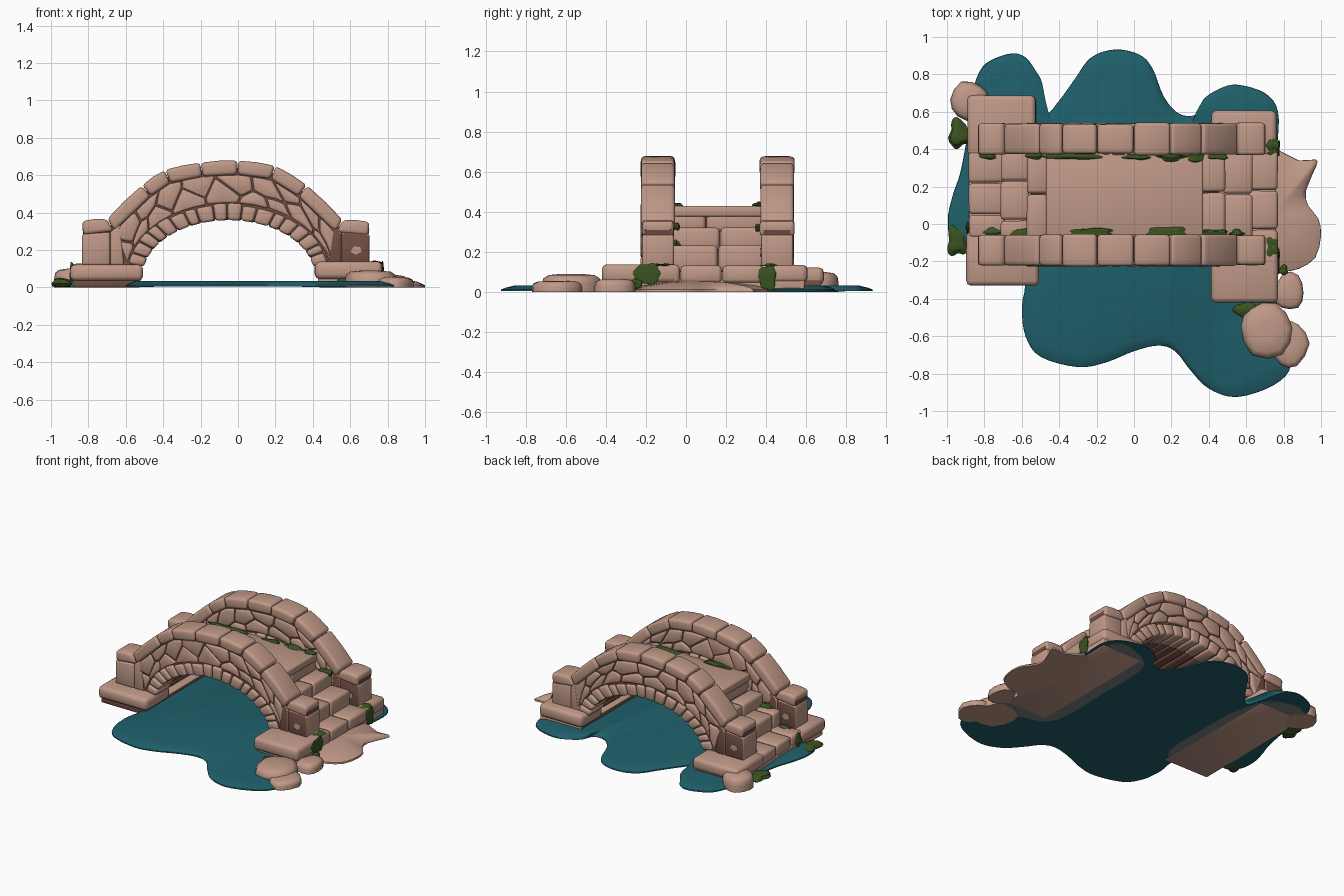
import bpy, bmesh, math, random
from mathutils import Vector as V

if "Cube" in bpy.data.objects:
    bpy.data.objects.remove(bpy.data.objects["Cube"])

random.seed(7)
R = random.uniform

def mat(name, c):
    m = bpy.data.materials.new(name)
    m.diffuse_color = (*c, 1)
    m.use_nodes = True
    m.node_tree.nodes["Principled BSDF"].inputs["Base Color"].default_value = m.diffuse_color
    return m

STONE = mat("stone", (0.53, 0.32, 0.245))
DARK = mat("dark_mortar", (0.17, 0.078, 0.058))
WATER = mat("water", (0.0135, 0.115, 0.145))
MOSS = mat("moss", (0.042, 0.085, 0.014))
SHALLOW = mat("shallows", (0.18, 0.22, 0.22))

def finish(name, bm, *mats, rule=None, angle=50):
    bmesh.ops.recalc_face_normals(bm, faces=bm.faces)
    bm.normal_update()
    for f in bm.faces:
        f.smooth = True
        if rule:
            f.material_index = int(rule(f))
    me = bpy.data.meshes.new(name)
    bm.to_mesh(me)
    bm.free()
    for m in mats:
        me.materials.append(m)
    me.set_sharp_from_angle(angle=math.radians(angle))
    ob = bpy.data.objects.new(name, me)
    bpy.context.collection.objects.link(ob)
    return ob

def prism(bm, pts, s0, s1, axis='y', bev=0.0, seg=2):
    """Extrude a 2D outline along an axis and round its edges."""
    put = (lambda p, s: (p[0], s, p[1])) if axis == 'y' else (lambda p, s: (p[0], p[1], s))
    a = [bm.verts.new(put(p, s0)) for p in pts]
    b = [bm.verts.new(put(p, s1)) for p in pts]
    n = len(pts)
    fs = [bm.faces.new(a), bm.faces.new(b[::-1])]
    fs += [bm.faces.new((a[i], b[i], b[(i+1) % n], a[(i+1) % n])) for i in range(n)]
    bmesh.ops.recalc_face_normals(bm, faces=fs)
    for f in fs:
        f.normal_update()
    if bev:
        es = {e for f in fs for e in f.edges if e.calc_face_angle(0) > 0.5}
        bmesh.ops.bevel(bm, geom=list(es), offset=bev, segments=seg, profile=0.5,
                        affect='EDGES', clamp_overlap=True)

def block(bm, x0, x1, y0, y1, z0, z1, bev=0.018, j=0.006):
    pts = [(x0+R(0, j), y0+R(0, j)), (x1-R(0, j), y0+R(0, j)),
           (x1-R(0, j), y1-R(0, j)), (x0+R(0, j), y1-R(0, j))]
    prism(bm, pts, z0, z1, 'z', bev)

# ---------- arch and coping curves ----------
CX, CZ, A, B = -0.05, 0.06, 0.46, 0.30
def arc(t, d=0.0):
    return (CX - (A+d)*math.cos(t), CZ + (B+d)*math.sin(t))
T0, T1 = 0.17, math.pi-0.17

TOP = [V(p) for p in [(-.835, .355), (-.70, .365), (-.515, .545), (-.39, .628), (-.2, .667),
                      (0, .678), (.2, .65), (.37, .545), (.56, .36), (.705, .35)]]
def offset(path, d):
    out = []
    for i, p in enumerate(path):
        t = path[min(i+1, len(path)-1)] - path[max(i-1, 0)]
        t.normalize()
        out.append(p + V((t.y, -t.x))*d)
    return out
LOW, MID = offset(TOP, 0.075), offset(TOP, 0.04)

def along(path, t):
    ls = [(path[i+1]-path[i]).length for i in range(len(path)-1)]
    d = t*sum(ls)
    for i, l in enumerate(ls):
        if d <= l or i == len(ls)-1:
            return path[i].lerp(path[i+1], min(d/l, 1))
        d -= l

def clip(poly, n, c):
    """Keep the part of a polygon where n.p <= c."""
    out = []
    for i, p in enumerate(poly):
        q = poly[(i+1) % len(poly)]
        dp, dq = n.dot(p)-c, n.dot(q)-c
        if dp <= 0:
            out.append(p)
        if dp*dq < 0:
            out.append(p.lerp(q, dp/(dp-dq)))
    return out

def spandrel(bm, y0, y1):
    """Random rubble cells, bent to fit between arch ring and coping."""
    W, H, n = 1.3, 0.2, 9
    seeds = [V((W*(i+0.5*r+0.25+R(-.3, .3))/n, H*(0.25+0.5*r+R(-.2, .2))))
             for i in range(n) for r in (0, 1)]
    for s in seeds:
        cell = [V((0.003, 0.002)), V((W-.003, 0.002)), V((W-.003, H-.002)), V((0.003, H-.002))]
        for o in seeds:
            if o is not s and cell:
                d = (o-s).normalized()
                cell = clip(cell, d, d.dot((s+o)/2) - 0.0035)
        pts = []
        for i, p in enumerate(cell):
            q = cell[(i+1) % len(cell)]
            k = max(1, round((q-p).length/0.06))
            for m in range(k):
                u = p.lerp(q, m/k)
                if not pts or (u-pts[-1]).length > 0.012:
                    pts.append(u)
        if len(pts) < 3:
            continue
        res = []
        for u in pts:
            t, v = u.x/W, u.y/H
            lo = V(arc(T0+(T1-T0)*t, 0.09))
            res.append(lo.lerp(along(LOW[1:-1], t), v))
        prism(bm, res, y0+R(-.006, .004), y1+R(-.004, .006), 'y', 0.012)

# ---------- parapet walls ----------
def wall(label, y0, y1):
    bm = bmesh.new()
    N = 24
    core = [(-.80, .10)] + [arc(T0+(T1-T0)*i/N, .015) for i in range(N+1)] + [(.67, .10)]
    prism(bm, core + [tuple(p) for p in MID[::-1]], y0+.013, y1-.013)
    finish(label+"_wall_mortar", bm, DARK, angle=30)

    bm = bmesh.new()
    spandrel(bm, y0+.004, y1-.004)
    finish(label+"_wall_stones", bm, STONE)

    bm = bmesh.new()
    n = 18
    cuts = [T0+(T1-T0)*(i+(R(-.15, .15) if 0 < i < n else 0))/n for i in range(n+1)]
    for a, b in zip(cuts, cuts[1:]):
        g, h = 0.006, R(.078, .092)
        prism(bm, [arc(a+g), arc(b-g), arc(b-g, h), arc(a+g, h)], y0-.006, y1+.004, 'y', .014)
    finish(label+"_arch_ring", bm, STONE)

    bm = bmesh.new()
    for i in range(len(TOP)-1):
        a, b, c, d = TOP[i], TOP[i+1], LOW[i+1], LOW[i]
        g = (b-a).normalized()*0.002
        m = (a+b)/2 + V((-(b-a).y, (b-a).x)).normalized()*0.005
        w = R(-.006, .004)
        prism(bm, [a+g, m, b-g, c-g, d+g], y0-.004-w, y1+.004+w, 'y', .02, 3)
    finish(label+"_coping", bm, STONE)

    # end posts: a square stone and a narrow one; one side is a dark panel with a chip
    for side, s in (("left", -1), ("right", 1)):
        bm = bmesh.new()
        for p in ([(.62, .12), (.768, .12), (.768, .285), (.62, .295)],
                  [(.545, .12), (.618, .12), (.618, .295), (.565, .34)]):
            prism(bm, [(-.065+s*x, z) for x, z in p], y0+.001, y1-.001, 'y', .01)
        finish(f"{label}_{side}_post", bm, STONE, DARK, rule=lambda f: f.normal.y*s < -.9)
        bm = bmesh.new()
        yc = y0+.001 if s > 0 else y1-.001
        prism(bm, [(-.065+s*x, z) for x, z in
                   ((.665, .19), (.695, .175), (.725, .19), (.72, .215), (.685, .22))], yc-.004, yc+.004)
        finish(f"{label}_{side}_post_chip", bm, STONE)

wall("front", -.22, -.06)
wall("back", .375, .535)

# ---------- vault under the deck ----------
bm = bmesh.new()
N = 24
ts = [T0+(T1-T0)*i/N for i in range(N+1)]
prism(bm, [arc(t, .012) for t in ts] + [arc(t, .048) for t in ts[::-1]], -.10, .42)
n = 18
for i in range(n):
    a, b = T0+(T1-T0)*i/n+.008, T0+(T1-T0)*(i+1)/n-.008
    prism(bm, [arc(a), arc(b), arc(b, .04), arc(a, .04)], -.062, .378, 'y', .01)
finish("vault", bm, DARK)

# ---------- deck and steps ----------
bm = bmesh.new()
block(bm, -.47, .37, -.075, .39, .375, .43, .012, 0)
finish("deck", bm, STONE)

def row(bm, x0, x1, z0, z1, splits):
    ys = [-.075] + splits + [.39]
    for a, b in zip(ys, ys[1:]):
        block(bm, x0, x1, a+.001, b-.001, z0, z1+R(-.004, .003), .018, .003)
bm = bmesh.new()
row(bm, .24, .362, .30, .40, [.10])
row(bm, -.46, -.34, .30, .40, [.22])
row(bm, .36, .49, .20, .32, [.17])
row(bm, -.575, -.46, .20, .32, [.16])
row(bm, .475, .635, .10, .235, [.16])
row(bm, -.715, -.56, .10, .235, [.02, .23])
row(bm, .61, .77, .045, .135, [-.03, .18])
row(bm, -.885, -.69, .04, .125, [.05, .22])
finish("steps", bm, STONE)

# ---------- plinths and footings ----------
bm = bmesh.new()
block(bm, -.90, -.505, -.33, -.04, .035, .122, .025)
block(bm, -.895, -.525, .36, .69, .035, .122, .025)
block(bm, .41, .772, -.42, -.03, .045, .138, .025)
block(bm, .41, .765, .36, .61, .045, .135, .025)
finish("plinths", bm, STONE)
bm = bmesh.new()
block(bm, -.885, -.52, -.315, .675, 0, .055, .008)
block(bm, .425, .76, -.40, .595, 0, .06, .008)
def footing_dark(f):       # dark on the faces under the arch and the left front
    c = f.calc_center_median()
    return f.normal.x*c.x < -.3 or (c.x < 0 and f.normal.y < -.5)
finish("footings", bm, STONE, DARK, rule=footing_dark)

# ---------- water, banks and rocks ----------
def smooth_loop(pts, k=4):
    out, n = [], len(pts)
    for i in range(n):
        p0, p1, p2, p3 = (V(pts[(i+m) % n]) for m in (-1, 0, 1, 2))
        for s in range(k):
            t = s/k
            out.append(.5*(2*p1 + (p2-p0)*t + (2*p0-5*p1+4*p2-p3)*t*t + (3*p1-p0-3*p2+p3)*t**3))
    return out

def mound(bm, pts, c, rings, z0=0.0):
    """Stack shrinking copies of an outline: rings are (scale, z)."""
    c, n = V(c), len(pts)
    loops = [[bm.verts.new((*(c+(V(p)-c)*s), z)) for p in pts] for s, z in [(1, z0)]+rings]
    bm.faces.new(loops[0])
    bm.faces.new(loops[-1])
    for a, b in zip(loops, loops[1:]):
        for i in range(n):
            bm.faces.new((a[i], a[(i+1) % n], b[(i+1) % n], b[i]))

shore = [(-.86, .72), (-.81, .84), (-.72, .895), (-.62, .91), (-.545, .85), (-.51, .70), (-.47, .59),
         (-.40, .66), (-.32, .77), (-.23, .89), (-.1, .933), (.03, .905), (.1, .83), (.16, .68),
         (.24, .59), (.33, .585), (.37, .665), (.45, .72), (.55, .745), (.70, .70), (.77, .60),
         (.765, .40), (.74, .1), (.74, -.3), (.80, -.55), (.84, -.75), (.75, -.86), (.55, -.925),
         (.40, -.88), (.30, -.78), (.22, -.68), (.13, -.65), (0, -.68), (-.15, -.74), (-.3, -.765),
         (-.5, -.71), (-.58, -.6), (-.6, -.45), (-.59, -.28), (-.75, -.15), (-.96, -.1), (-.995, .02),
         (-.97, .15), (-.93, .27), (-.9, .42), (-.87, .58)]
bm = bmesh.new()
mound(bm, smooth_loop(shore), (0, 0), [(.998, .012), (.97, .022), (.92, .033)], .004)
finish("water", bm, WATER)

# pale rim around both banks, seen from below
bm = bmesh.new()
for rim in ([(-.86, -.14), (-.6, -.27), (-.47, -.2), (-.45, .1), (-.47, .5), (-.58, .74), (-.82, .76), (-.87, .3)],
            [(.74, -.5), (.55, -.48), (.36, -.36), (.35, .1), (.36, .5), (.5, .65), (.72, .64), (.75, .1)]):
    prism(bm, smooth_loop(rim), .001, .005, 'z')
finish("shallow_edges", bm, SHALLOW)

bm = bmesh.new()
bank = [(.70, .38), (.79, .385), (.88, .34), (.97, .345), (.975, .31), (.92, .18), (.93, .10), (.985, .03),
        (1.0, -.06), (.97, -.18), (.88, -.24), (.79, -.255), (.70, -.25)]
mound(bm, smooth_loop(bank, 2), (.74, .05), [(.995, .012), (.85, .03), (.5, .048), (.2, .052)])
finish("right_bank", bm, STONE)

def rock(name, x, y, rx, ry, h, n=6):
    pts = []
    for i in range(n):
        a, k = 2*math.pi*(i+R(-.2, .2))/n, R(.95, 1.1)
        pts.append((x+rx*k*math.cos(a), y+ry*k*math.sin(a)))
    bm = bmesh.new()
    mound(bm, smooth_loop(pts, 2), (x, y), [(1.0, h*.45), (.95, h*.75), (.78, h*.93), (.35, h)])
    finish(name, bm, STONE)
rock("rock_front_large", .705, -.575, .14, .155, .09)
rock("rock_front_low", .835, -.645, .10, .115, .055)
rock("rock_front_small", .83, -.36, .08, .10, .065)
rock("rock_back_left", -.88, .655, .10, .11, .10)

# ---------- moss ----------
def moss(bm, x, y, z, rx, ry, rz):
    vs = bmesh.ops.create_icosphere(bm, subdivisions=3, radius=1)['verts']
    ph = [R(0, 6) for _ in range(3)]
    for v in vs:
        c = v.co
        k = 1 + .16*math.sin(4*c.x+ph[0]) + .16*math.sin(5*c.y+ph[1]) + .1*math.sin(6*c.z+ph[2])
        v.co = V((x+c.x*rx*k, y+c.y*ry*k, max(.002, z+c.z*rz*k)))
bm = bmesh.new()
for p in [(-.945, -.095, .02, .045, .075, .025), (-.935, .475, .02, .055, .075, .025),  # left bank
          (.772, -.19, .09, .008, .06, .045), (.77, .41, .075, .01, .04, .06),      # right plinth
          (.735, -.12, .133, .035, .05, .008), (.735, .42, .13, .035, .045, .01),
          (.60, -.46, .03, .06, .055, .02), (.80, -.25, .04, .025, .025, .025),
          (-.22, -.045, .43, .13, .022, .012), (.18, -.045, .43, .09, .026, .014),  # deck edges
          (-.32, .365, .43, .13, .022, .016), (.02, .36, .43, .07, .018, .012),
          (.20, .36, .43, .08, .02, .016), (.33, .36, .43, .05, .025, .014),
          (.43, -.05, .32, .06, .02, .03), (.45, .365, .32, .05, .02, .02),         # steps
          (.55, -.05, .235, .04, .018, .02), (-.60, -.05, .235, .05, .02, .012),
          (-.75, -.045, .125, .06, .022, .012), (-.78, .37, .125, .05, .02, .012),
          (-.53, .365, .32, .04, .018, .012), (-.885, -.02, .07, .015, .03, .05)]:
    moss(bm, *p)
finish("moss", bm, MOSS)
